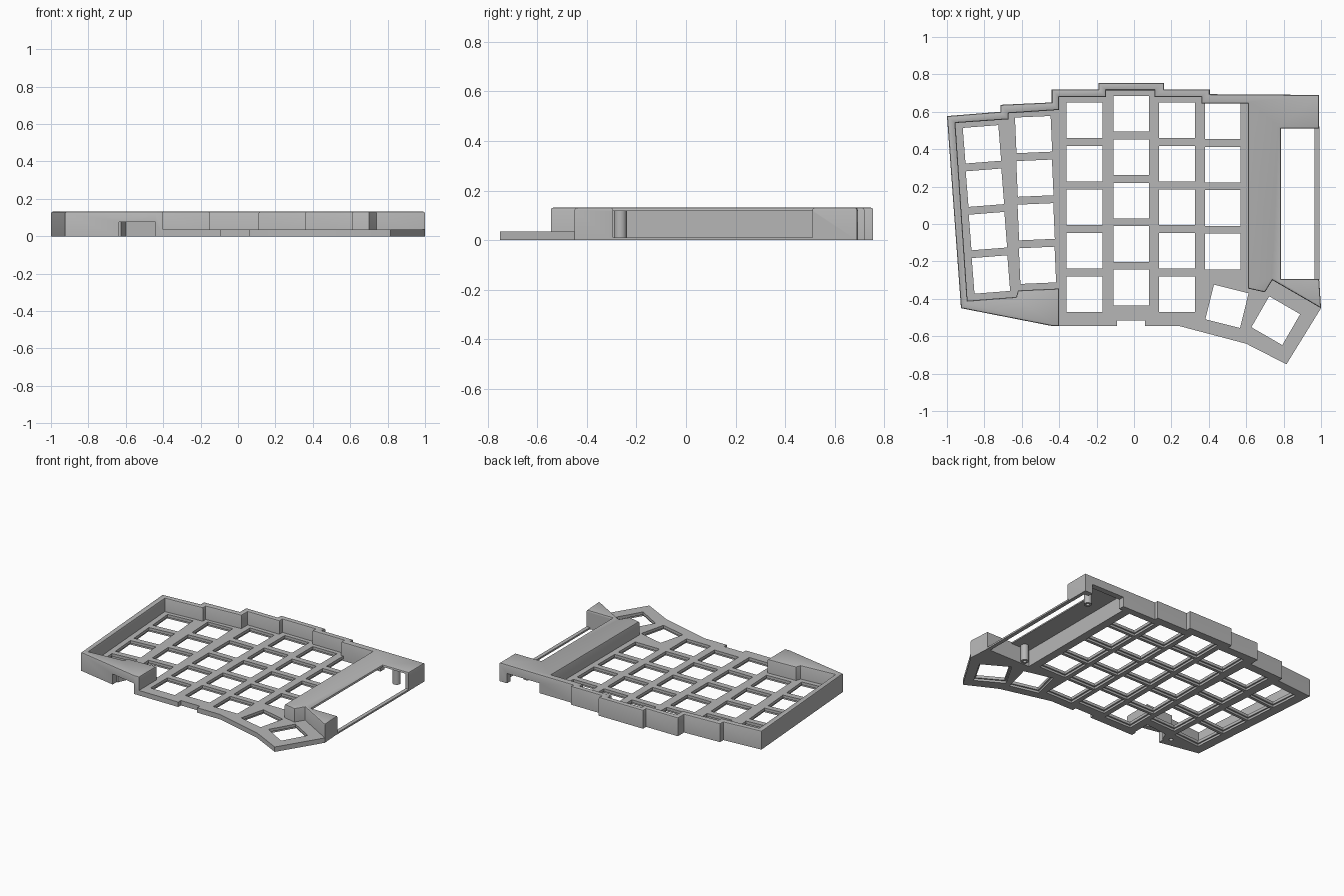
import bpy, bmesh
from math import cos, sin, pi, radians

cube = bpy.data.objects.get("Cube")
if cube:
    bpy.data.objects.remove(cube, do_unlink=True)

grey = bpy.data.materials.new("light grey plastic")
grey.use_nodes = True
grey.diffuse_color = (0.47, 0.47, 0.47, 1)
grey.node_tree.nodes["Principled BSDF"].inputs["Base Color"].default_value = (0.47, 0.47, 0.47, 1)


def prisms(name, outlines, z0, z1, bevel=0):
    """One object made of upright prisms, optionally with rounded top edges."""
    bm = bmesh.new()
    for pts in outlines:
        face = bm.faces.new([bm.verts.new((x, y, z0)) for x, y in pts])
        new = bmesh.ops.extrude_face_region(bm, geom=[face])["geom"]
        for v in new:
            if isinstance(v, bmesh.types.BMVert):
                v.co.z = z1
    bmesh.ops.recalc_face_normals(bm, faces=bm.faces)
    if bevel:
        rim = [e for e in bm.edges if all(abs(v.co.z - z1) < 1e-5 for v in e.verts)]
        bmesh.ops.bevel(bm, geom=rim, offset=bevel, segments=2, profile=0.5, affect='EDGES')
    mesh = bpy.data.meshes.new(name)
    bm.to_mesh(mesh)
    bm.free()
    mesh.materials.append(grey)
    ob = bpy.data.objects.new(name, mesh)
    bpy.context.collection.objects.link(ob)
    return ob


def cut(ob, outlines, z0, z1):
    """Remove prisms from an object."""
    cutter = prisms("cutter", outlines, z0, z1)
    cutter.hide_render = True
    mod = ob.modifiers.new("cut", 'BOOLEAN')
    mod.operation, mod.solver, mod.object = 'DIFFERENCE', 'EXACT', cutter
    bpy.context.view_layer.objects.active = ob
    bpy.ops.object.modifier_apply(modifier=mod.name)
    bpy.data.objects.remove(cutter, do_unlink=True)


def box(x0, x1, y0, y1):
    return [(x0, y0), (x1, y0), (x1, y1), (x0, y1)]


def square(x, y, turn, size):
    r, a = size / 2 ** 0.5, radians(turn + 45)
    return [(x + r * cos(a + k * pi / 2), y + r * sin(a + k * pi / 2)) for k in range(4)]


def circle(x, y, r, n=20):
    return [(x + r * cos(2 * pi * k / n), y + r * sin(2 * pi * k / n)) for k in range(n)]


TOP, DECK = 0.132, 0.035

# Stepped inner outline shared by wall and key plate, from back right to front
inner = [(.61, -.345), (.61, .645), (.36, .645), (.36, .68), (.11, .68), (.11, .715),
         (-.15, .715), (-.15, .68), (-.40, .68), (-.40, .61), (-.67, .592), (-.67, .56),
         (-.955, .54), (-.89, -.41), (-.63, -.39), (-.62, -.355), (-.40, -.345), (-.40, -.545)]
# Outer outline, from front left round the back to the controller bay
outer = [(-.44, -.545), (-.925, -.45), (-1, .577), (-.715, .60), (-.715, .637),
         (-.44, .65), (-.44, .72), (-.19, .72), (-.19, .755), (.16, .755), (.16, .72),
         (.405, .72), (.405, .694), (.99, .69), (.99, .51), (.785, .51), (.785, -.295),
         (.99, -.295), (1, -.45), (.74, -.30), (.70, -.365)]

# Raised wall, front left block and controller bay cover
wall = prisms("case_wall", [outer + inner], 0, TOP, 0.01)
bay = [(.64, -.295), (1.1, -.295), (1.1, .51), (.965, .51), (.965, .65), (.64, .65)]
cut(wall, [bay], -.1, .117)
cut(wall, [box(.67, .93, .6, .8)], -.1, .07)
pocket = [(-.63, -.47), (-.60, -.40), (-.43, -.38), (-.43, -.51)]
cut(wall, [pocket], -.1, .115)
cut(wall, [box(-.635, -.44, -.6, -.46)], -.1, .075)
cut(wall, [circle(-.673, -.43, .014)], -.1, .06)

# Key plate with thumb wing and front notch
front = [(-.09, -.545), (-.09, -.515), (.06, -.515), (.06, -.545), (.24, -.545),
         (.60, -.64), (.815, -.75), (1, -.45), (.74, -.30), (.70, -.365)]
plate = prisms("key_plate", [inner + front], 0, DECK)

# Key columns: top centre, step down, tilt, count
columns = [(-.813, .426, .016, -.232, 4.5, 4), (-.537, .478, .007, -.233, 2.5, 4),
           (-.265, .555, 0, -.2325, 0, 5), (-.015, .59, 0, -.2325, 0, 5),
           (.23, .555, 0, -.2325, 0, 5), (.475, .55, 0, -.2325, 0, 4)]
keys = [(x + i * dx, y + i * dy, turn)
        for x, y, dx, dy, turn, n in columns for i in range(n)]
keys += [(.497, -.44, -14), (.758, -.517, -30)]
cut(plate, [square(*k, .191) for k in keys], -.1, .1)
cut(plate, [square(*k, .212) for k in keys], -.1, .015)

# Screw posts under the bay cover
for name, x, y in (("back_post", .86, .56), ("front_post", .70, -.265)):
    post = prisms(name, [circle(x, y, .026)], .002, .12)
    cut(post, [circle(x, y, .012)], -.1, .06)

# Thin rail closing the bay opening at its outer side
prisms("bay_rail", [box(.965, .992, -.30, .52)], 0, .012)

# Smooth shading on rounded edges only
bpy.ops.object.select_all(action='DESELECT')
for ob in bpy.context.collection.objects:
    if ob.type == 'MESH' and grey.name in ob.data.materials:
        ob.select_set(True)
        bpy.context.view_layer.objects.active = ob
bpy.ops.object.shade_smooth_by_angle(angle=radians(35))
